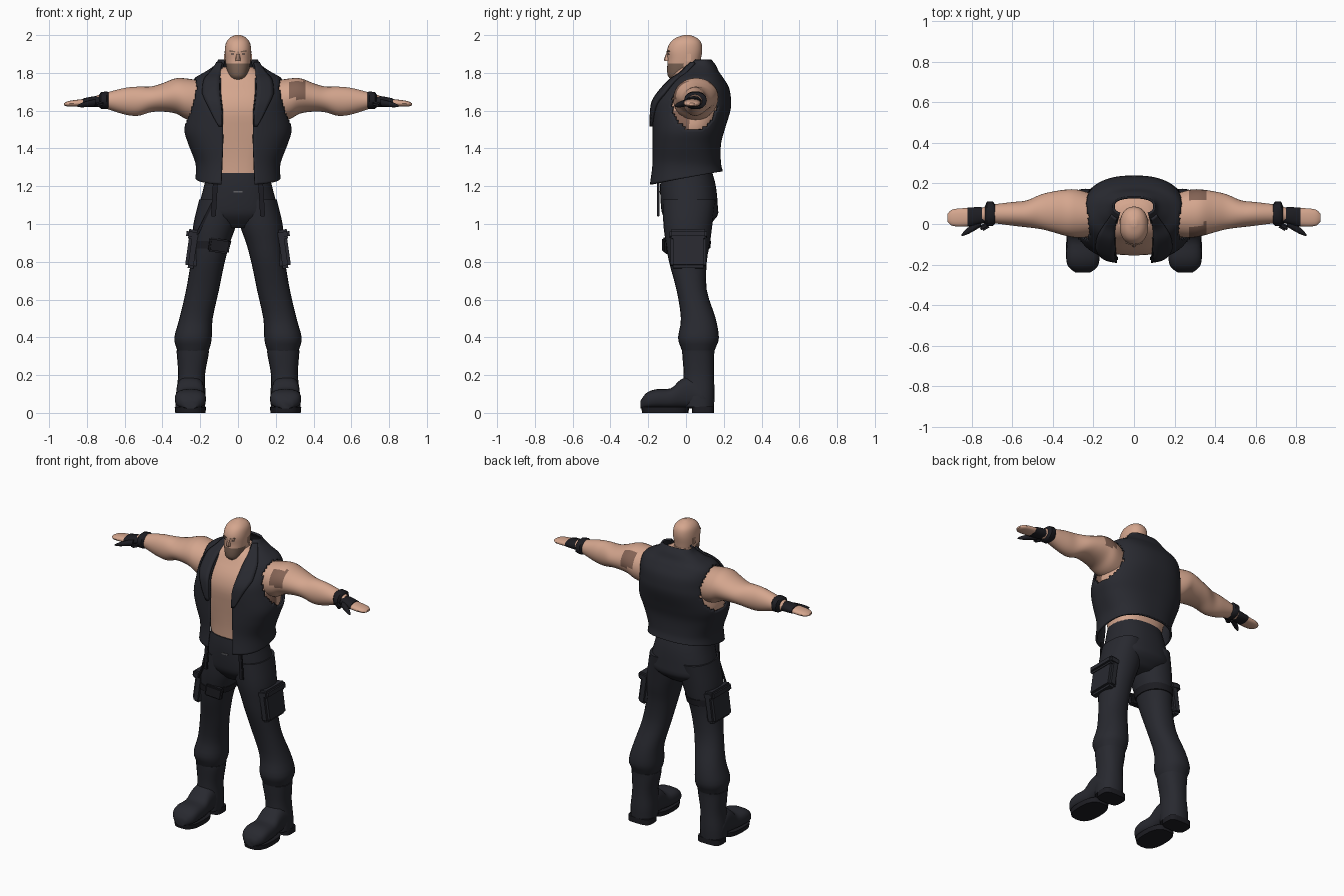
import bpy, bmesh, math
from mathutils import Vector, Matrix

if "Cube" in bpy.data.objects:
    bpy.data.objects.remove(bpy.data.objects["Cube"])


def material(name, rgb):
    m = bpy.data.materials.new(name)
    m.diffuse_color = (*rgb, 1)
    m.use_nodes = True
    m.node_tree.nodes["Principled BSDF"].inputs["Base Color"].default_value = m.diffuse_color
    return m


SKIN = material("skin", (0.66, 0.38, 0.27))
CLOTH = material("dark cloth", (0.021, 0.022, 0.029))
BEARD = material("beard stubble", (0.20, 0.125, 0.09))
TATTOO = material("tattoo ink", (0.23, 0.125, 0.09))
BLACK = material("black leather", (0.012, 0.012, 0.016))
METAL = material("buckle metal", (0.12, 0.12, 0.13))


def finish(name, bm, mats, rule=None, angle=45, thick=0):
    bmesh.ops.recalc_face_normals(bm, faces=bm.faces)
    if rule:
        for f in bm.faces:
            f.material_index = rule(f.calc_center_median())
    me = bpy.data.meshes.new(name)
    bm.to_mesh(me)
    bm.free()
    for m in mats:
        me.materials.append(m)
    me.shade_smooth()
    me.set_sharp_from_angle(angle=math.radians(angle))
    ob = bpy.data.objects.new(name, me)
    bpy.context.collection.objects.link(ob)
    if thick:
        mod = ob.modifiers.new("thickness", "SOLIDIFY")
        mod.thickness = thick
    return ob


def resample(rows, n):
    """Smooth (Catmull-Rom) in-between rows."""
    out = []
    for i in range(len(rows) - 1):
        p = [rows[max(0, min(len(rows) - 1, i + k))] for k in (-1, 0, 1, 2)]
        for j in range(n):
            t = j / n
            out.append([0.5 * (2 * b + (c - a) * t + (2 * a - 5 * b + 4 * c - d) * t * t
                               + (3 * b - a - 3 * c + d) * t ** 3) for a, b, c, d in zip(*p)])
    return out + [list(rows[-1])]


def power(v, p):
    return math.copysign(abs(v) ** p, v)


def grid(bm, rings, closed):
    vs = [[bm.verts.new(p) for p in r] for r in rings]
    n = len(vs[0])
    for a, b in zip(vs, vs[1:]):
        for i in range(n if closed else n - 1):
            j = (i + 1) % n
            bm.faces.new((a[i], a[j], b[j], b[i]))
    return vs


def loft(name, rows, mats, axis="z", side=1, sides=20, p=0.9, steps=3, rule=None, angle=45):
    """Rows: position on axis, two centres, two radii. side=-1 mirrors in x."""
    rings = []
    for s, a, b, ra, rb in resample(rows, steps):
        ring = []
        for i in range(sides):
            t = 2 * math.pi * i / sides
            u, v = a + ra * power(math.cos(t), p), b + rb * power(math.sin(t), p)
            x, y, z = {"z": (u, v, s), "x": (s, u, v), "y": (u, s, v)}[axis]
            ring.append((x * side, y, z))
        rings.append(ring)
    bm = bmesh.new()
    vs = grid(bm, rings, True)
    bm.faces.new(vs[0])
    bm.faces.new(vs[-1])
    return finish(name, bm, mats, rule, angle)


def fb(rows):
    """Rows z, half width, front y, back y -> centred loft rows."""
    return [(z, 0, (f + b) / 2, w, (b - f) / 2) for z, w, f, b in rows]


def box(name, centre, size, mat, tilt=(0, 0, 0), bevel=0.008):
    bm = bmesh.new()
    bmesh.ops.create_cube(bm, size=1, matrix=Matrix.Diagonal((*size, 1)))
    if bevel:
        bmesh.ops.bevel(bm, geom=bm.edges[:], offset=bevel, segments=2, affect="EDGES")
    rot = Matrix.Rotation(tilt[1], 4, "Y") @ Matrix.Rotation(tilt[0], 4, "X") @ Matrix.Rotation(tilt[2], 4, "Z")
    bm.transform(Matrix.Translation(centre) @ rot)
    return finish(name, bm, [mat], angle=30)


# Head with stubble on the jaw, and the nose, brows, eyes and ears
loft("head", fb([(1.765, .03, -.08, -.02), (1.785, .048, -.096, .03), (1.82, .06, -.1, .066),
                 (1.87, .068, -.097, .078), (1.92, .07, -.1, .086), (1.96, .063, -.084, .08),
                 (1.985, .044, -.055, .058), (2.0, .015, -.012, .022)]),
     [SKIN, BEARD], sides=32, steps=5,
     rule=lambda c: int(c.z < 1.852 - 0.25 * max(0, c.y + .05) and c.y < -.012))
loft("neck", fb([(1.7, .1, -.06, .1), (1.77, .075, -.05, .085), (1.84, .06, -.04, .075)]), [SKIN])
loft("nose", [(1.862, 0, -.096, .013, .017), (1.875, 0, -.097, .013, .019),
              (1.905, 0, -.094, .007, .01), (1.915, 0, -.092, .006, .008)], [SKIN], sides=8, steps=2)
for s, tag in ((1, "left"), (-1, "right")):
    box(tag + "_brow", (s * .028, -.094, 1.914), (.032, .012, .007), BEARD, (0, s * -.12, s * .3), .002)
    box(tag + "_eye", (s * .028, -.091, 1.9), (.018, .01, .006), BLACK, (0, 0, s * .3), .001)
    box(tag + "_ear", (s * .067, .012, 1.882), (.012, .028, .045), SKIN, bevel=.005)

# Bare torso under the vest
loft("torso", fb([(1.2, .16, -.12, .13), (1.32, .175, -.125, .14), (1.42, .225, -.135, .15),
                  (1.5, .265, -.145, .175), (1.6, .255, -.155, .2), (1.68, .23, -.135, .2),
                  (1.75, .2, -.09, .17), (1.8, .13, -.06, .14), (1.83, .08, -.03, .1)]),
     [SKIN, TATTOO], sides=36, p=.82,
     rule=lambda c: int(c.x > .2 and 1.5 < c.z < 1.6 and c.y < 0))

# Vest: z, half width, front y, back y, half opening
VEST = resample([(1.245, .225, -.2, .195, .09), (1.32, .225, -.185, .185, .085),
                 (1.42, .262, -.182, .185, .08), (1.5, .284, -.18, .205, .08),
                 (1.6, .268, -.18, .235, .082), (1.66, .258, -.168, .238, .088),
                 (1.72, .25, -.125, .228, .092), (1.77, .232, -.075, .2, .09),
                 (1.805, .175, -.025, .175, .085), (1.84, .125, .005, .158, .08),
                 (1.87, .105, .04, .135, .07)], 6)


def vest_point(row, t, off=0):
    z, w, f, b, _ = row
    x = (w + off) * power(math.sin(t), .82)
    y = (f + b) / 2 - ((b - f) / 2 + off) * power(math.cos(t), .82)
    return x, y, z + max(0, 1 - (z - 1.245) / .08) * .18 * y


def opening(row):
    return math.asin((row[4] / row[1]) ** (1 / .82))


def in_armhole(c):
    return abs(c.x) > .17 and ((c.y - .045) / .122) ** 2 + ((c.z - 1.637) / .137) ** 2 < 1


bm = bmesh.new()
N = 90
grid(bm, [[vest_point(r, opening(r) + (2 * math.pi - 2 * opening(r)) * i / N) for i in range(N + 1)]
          for r in VEST], False)
bmesh.ops.delete(bm, geom=[f for f in bm.faces if in_armhole(f.calc_center_median())], context="FACES")
finish("vest", bm, [CLOTH], thick=.012)

# Lapels folded over the vest front
for s, tag in ((1, "left"), (-1, "right")):
    rings = []
    for r in [r for r in VEST if 1.5 < r[0] < 1.86]:
        wide = .42 * min(1, (r[0] - 1.49) / .2)
        pts = [vest_point(r, opening(r) + wide * (k / 4), .016) for k in range(5)]
        rings.append([(s * x, y, z) for x, y, z in pts])
    bm = bmesh.new()
    grid(bm, rings, False)
    finish(tag + "_lapel", bm, [CLOTH], thick=.014)

# Arms, wristbands, gloves, fingers and thumbs
ARM = [(.18, .04, 1.645, .1, .11), (.27, .05, 1.662, .118, .108), (.33, .055, 1.678, .115, .093),
       (.4, .06, 1.67, .1, .075), (.46, .06, 1.66, .085, .068), (.53, .05, 1.65, .066, .077),
       (.6, .05, 1.65, .058, .07), (.7, .05, 1.653, .045, .042), (.75, .045, 1.65, .035, .03)]
for s, tag in ((1, "left"), (-1, "right")):
    loft(tag + "_arm", ARM, [SKIN, TATTOO], "x", s, 32, 1, 5,
         rule=lambda c: int(.27 < c.x < .365 and c.z > 1.665 and (c.y < .01 or c.y > .11) and c.z < 1.755))
    loft(tag + "_wristband", [(.685, .05, 1.654, .047, .044), (.695, .05, 1.655, .06, .048),
                              (.725, .05, 1.654, .06, .045), (.735, .047, 1.652, .04, .034)],
         [BLACK], "x", s, 14, steps=1)
    loft(tag + "_glove", [(.72, .045, 1.65, .036, .03), (.77, .04, 1.647, .043, .028),
                          (.82, .034, 1.643, .047, .022)], [BLACK], "x", s, 16)
    loft(tag + "_fingers", [(.8, .034, 1.643, .044, .02), (.86, .032, 1.639, .045, .018),
                            (.9, .031, 1.636, .038, .014), (.92, .031, 1.634, .018, .006)], [SKIN], "x", s, 16)
    loft(tag + "_thumb", [(.755, .01, 1.642, .024, .02), (.79, -.015, 1.637, .02, .017),
                          (.825, -.038, 1.63, .015, .013), (.85, -.055, 1.625, .005, .005)], [BLACK], "x", s, 10)
    box(tag + "_band_knot", (s * .735, -.012, 1.635), (.05, .03, .022), BLACK, (0, s * .3, s * -.5))

# Trousers: hips and legs
loft("hips", fb([(1.27, .165, -.13, .14), (1.2, .18, -.137, .158), (1.1, .205, -.133, .168),
                 (1.04, .2, -.12, .165), (.98, .1, -.07, .1)]), [CLOTH], sides=32, p=.85)
box("belt_buckle", (0, -.137, 1.17), (.045, .006, .008), METAL, bevel=0)
LEG = [(1.13, .105, .018, .1, .14), (1.0, .123, .01, .113, .13), (.9, .143, .01, .1, .117),
       (.8, .16, .01, .09, .1), (.65, .188, .03, .087, .08), (.5, .222, .065, .088, .092),
       (.4, .238, .066, .099, .108), (.35, .238, .065, .09, .094), (.31, .24, .065, .074, .078)]
for s, tag in ((1, "left"), (-1, "right")):
    loft(tag + "_trouser_leg", LEG, [CLOTH], "z", s, 24)
    box(tag + "_cargo_pocket", (s * .238, .012, .865), (.06, .19, .2), CLOTH, (0, s * -.14, 0), .015)
    box(tag + "_pocket_flap", (s * .236, .012, .945), (.075, .2, .05), CLOTH, (0, s * -.14, 0), .012)
    box(tag + "_hanging_strap", (s * .125, -.147, 1.13), (.026, .014, .18), BLACK, (0, s * -.06, 0), .004)
    # Boots: shaft with cuff, foot, front sole and heel
    loft(tag + "_boot_shaft", [(.33, .24, .065, .086, .086), (.3, .24, .065, .083, .084),
                               (.2, .246, .068, .071, .08), (.1, .25, .068, .078, .083),
                               (.03, .252, .068, .078, .08)], [CLOTH], "z", s, 20, .85)
    FOOT = [(.145, .1, .03), (.1, .13, .074), (.03, .19, .074), (-.03, .175, .074), (-.08, .13, .078),
            (-.16, .125, .083), (-.21, .105, .072), (-.24, .065, .035)]
    loft(tag + "_boot_foot", [(y, .252, (top + .022) / 2, w, (top - .022) / 2) for y, top, w in FOOT],
         [CLOTH], "y", s, 20, .75)
    loft(tag + "_boot_sole", [(0, .252, -.11, .08, .122), (.03, .252, -.11, .083, .128)],
         [BLACK], "z", s, 24, .75, 1)
    loft(tag + "_boot_heel", [(0, .252, .09, .08, .058), (.035, .252, .09, .079, .058)],
         [BLACK], "z", s, 20, .55, 1)

# Thigh harness on the right leg
loft("thigh_strap", [(.91, .141, .01, .106, .123), (.87, .148, .01, .102, .118)], [BLACK], "z", -1, 24, steps=1)
box("thigh_pouch", (-.1, -.103, .885), (.11, .035, .075), BLACK, (0, .15, .15))
box("holster_strap", (-.175, -.112, 1.03), (.014, .014, .19), BLACK, (.1, .45, 0), .004)
